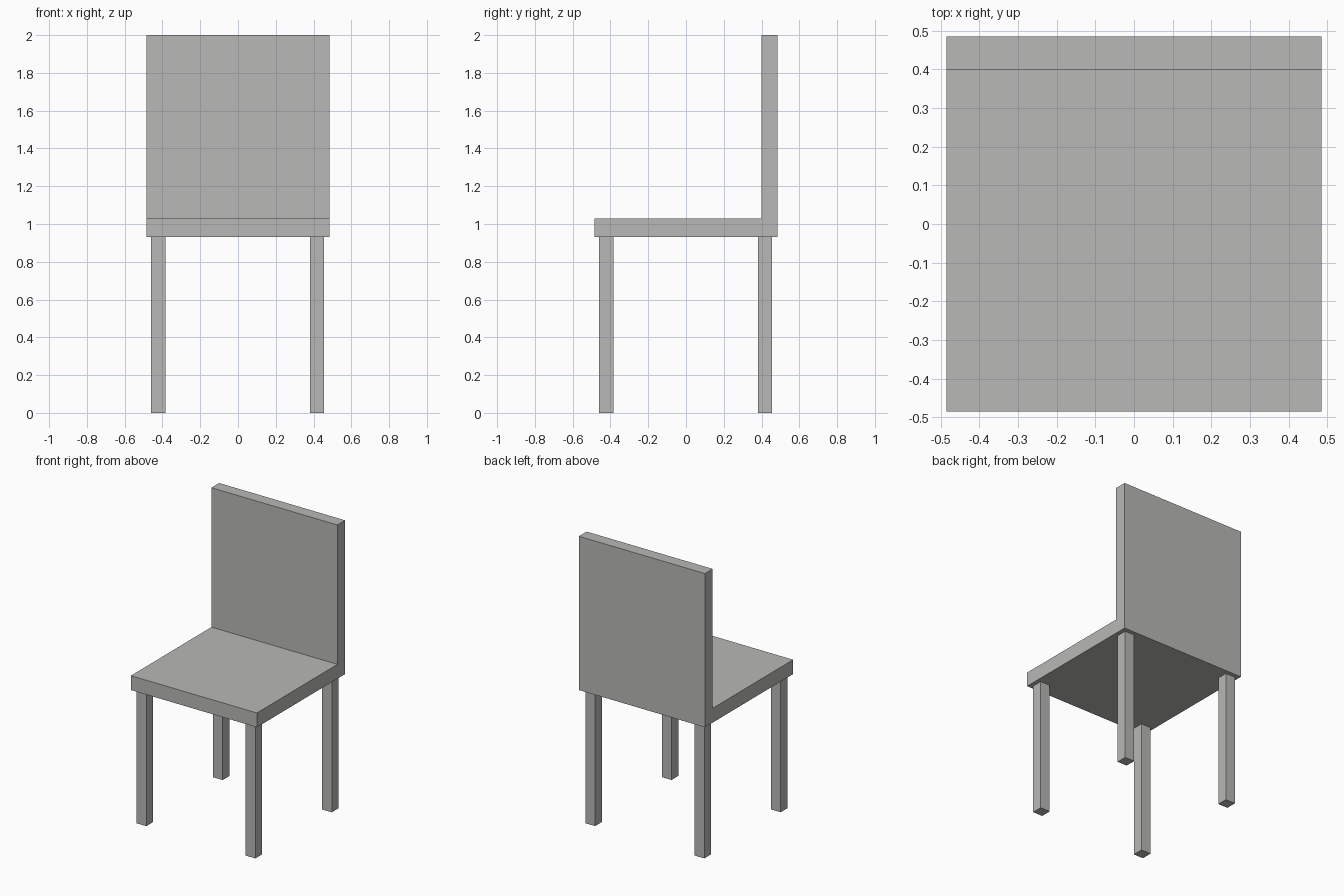
import bpy
import bmesh

if "Cube" in bpy.data.objects:
    bpy.data.objects.remove(bpy.data.objects["Cube"])

grey = bpy.data.materials.new("warm_grey")
grey.diffuse_color = (0.48, 0.48, 0.47, 1.0)
grey.use_nodes = True
grey.node_tree.nodes["Principled BSDF"].inputs["Base Color"].default_value = grey.diffuse_color


def extrude_profile(name, points, axis, start, depth):
    """Extrude a closed profile along x (points are y, z) or z (points are x, y)."""
    bm = bmesh.new()
    place = (lambda a, b: (start, a, b)) if axis == "x" else (lambda a, b: (a, b, start))
    face = bm.faces.new([bm.verts.new(place(a, b)) for a, b in points])
    ext = bmesh.ops.extrude_face_region(bm, geom=[face])
    moved = [v for v in ext["geom"] if isinstance(v, bmesh.types.BMVert)]
    offset = (depth, 0, 0) if axis == "x" else (0, 0, depth)
    bmesh.ops.translate(bm, verts=moved, vec=offset)
    bmesh.ops.recalc_face_normals(bm, faces=bm.faces[:])
    mesh = bpy.data.meshes.new(name)
    bm.to_mesh(mesh)
    bm.free()
    mesh.materials.append(grey)
    obj = bpy.data.objects.new(name, mesh)
    bpy.context.collection.objects.link(obj)
    return obj


# Seat and backrest: one continuous L-shaped slab
HALF = 0.485
SEAT_BOTTOM, SEAT_TOP, BACK_FRONT = 0.93, 1.03, 0.40
extrude_profile("seat_and_backrest",
                [(-HALF, SEAT_BOTTOM), (HALF, SEAT_BOTTOM), (HALF, 2.0),
                 (BACK_FRONT, 2.0), (BACK_FRONT, SEAT_TOP), (-HALF, SEAT_TOP)],
                "x", -HALF, 2 * HALF)

# Four square legs, set in slightly from the seat edges
LEG = 0.0375
for side, cx in (("left", -0.422), ("right", 0.418)):
    for end, cy in (("front", -0.422), ("back", 0.418)):
        extrude_profile(f"{end}_{side}_leg",
                        [(cx - LEG, cy - LEG), (cx + LEG, cy - LEG),
                         (cx + LEG, cy + LEG), (cx - LEG, cy + LEG)],
                        "z", 0.0, SEAT_BOTTOM)
